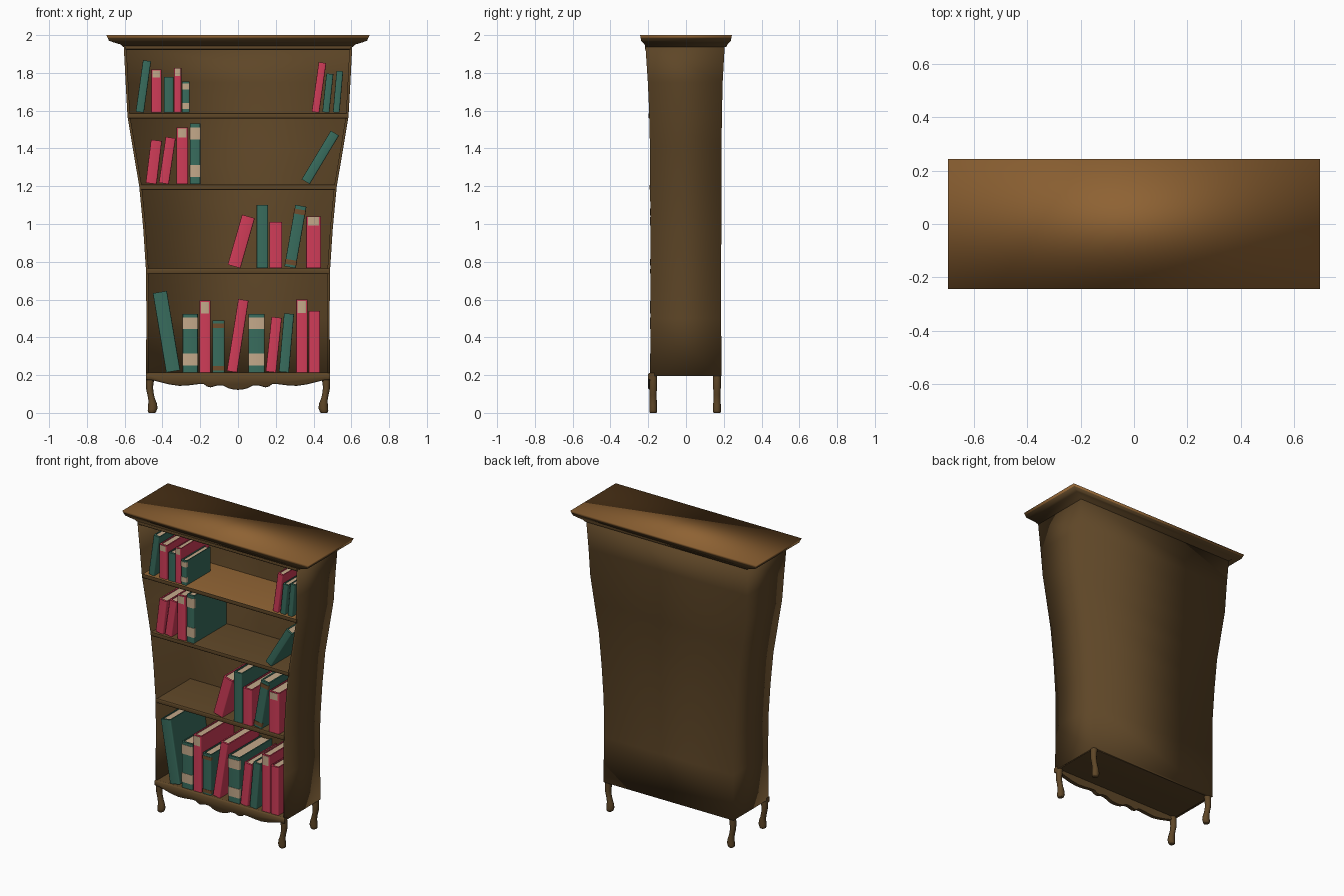
import bpy, bmesh, math
from mathutils import Matrix

if "Cube" in bpy.data.objects:
    bpy.data.objects.remove(bpy.data.objects["Cube"])


def material(name, r, g, b):
    m = bpy.data.materials.new(name)
    lin = lambda c: (c / 255 / 12.92) if c < 10 else ((c / 255 + 0.055) / 1.055) ** 2.4
    m.diffuse_color = (lin(r), lin(g), lin(b), 1)
    m.use_nodes = True
    m.node_tree.nodes["Principled BSDF"].inputs["Base Color"].default_value = m.diffuse_color
    return m


DARK = material("dark wood", 94, 70, 39)
LIGHT = material("light wood", 142, 98, 51)
RED = material("crimson cover", 208, 60, 88)
GREEN = material("teal cover", 56, 108, 93)
CREAM = material("cream paper", 196, 169, 138)
BROWN = material("brown band", 112, 76, 44)


def finish(name, bm, mats, smooth=None):
    bmesh.ops.recalc_face_normals(bm, faces=bm.faces)
    me = bpy.data.meshes.new(name)
    bm.to_mesh(me)
    bm.free()
    for m in mats:
        me.materials.append(m)
    ob = bpy.data.objects.new(name, me)
    bpy.context.collection.objects.link(ob)
    if smooth is not None:
        bpy.ops.object.select_all(action='DESELECT')
        ob.select_set(True)
        bpy.context.view_layer.objects.active = ob
        if smooth >= 180:
            bpy.ops.object.shade_smooth()
        else:
            bpy.ops.object.shade_smooth_by_angle(angle=math.radians(smooth))
    return ob


def loft(bm, rings):
    """Skin a stack of closed rings and cap both ends."""
    vs = [[bm.verts.new(p) for p in r] for r in rings]
    n = len(vs[0])
    for a, b in zip(vs, vs[1:]):
        for i in range(n):
            bm.faces.new((a[i], a[(i + 1) % n], b[(i + 1) % n], b[i]))
    bm.faces.new(vs[0])
    bm.faces.new(vs[-1])


def box(bm, x0, x1, y0, y1, z0, z1, mat=0, bevel_front=0):
    res = bmesh.ops.create_cube(bm, size=1)
    vs = res["verts"]
    for v in vs:
        v.co = (x1 if v.co.x > 0 else x0, y1 if v.co.y > 0 else y0, z1 if v.co.z > 0 else z0)
    for f in {f for v in vs for f in v.link_faces}:
        f.material_index = mat
    if bevel_front:
        axis = 2 if bevel_front > 0 else 0      # vertical or horizontal front edges
        edges = [e for e in {e for v in vs for e in v.link_edges}
                 if all(abs(v.co.y - y0) < 1e-6 for v in e.verts)
                 and abs(e.verts[0].co[axis] - e.verts[1].co[axis]) > 1e-4]
        bmesh.ops.bevel(bm, geom=edges, offset=abs(bevel_front), segments=3,
                        profile=0.5, affect='EDGES', material=mat)


# Case outline by height: z, half width, front y, back y
OUTLINE = [(0.195, 0.487, -0.19, 0.188), (0.5, 0.485, -0.187, 0.186), (0.75, 0.487, -0.187, 0.186),
           (0.98, 0.502, -0.188, 0.187), (1.2, 0.523, -0.19, 0.187), (1.4, 0.557, -0.191, 0.188),
           (1.57, 0.585, -0.194, 0.19), (1.75, 0.595, -0.202, 0.194), (1.945, 0.605, -0.215, 0.205)]


def outline(z):
    for a, b in zip(OUTLINE, OUTLINE[1:]):
        if z <= b[0]:
            t = max(0, (z - a[0]) / (b[0] - a[0]))
            return [a[i] + (b[i] - a[i]) * t for i in (1, 2, 3)]
    return OUTLINE[-1][1:]


# Case: sides and back as one U-shaped shell
T = 0.014
bm = bmesh.new()
loft(bm, [[(-w, f, z), (-w, b, z), (w, b, z), (w, f, z),
           (w - T, f, z), (w - T, b - 0.02, z), (-w + T, b - 0.02, z), (-w + T, f, z)]
          for z, w, f, b in OUTLINE])
finish("case", bm, [DARK], 180)

# Shelves with rounded front edges; the uppermost has a lighter top
for i, (z, th) in enumerate([(0.213, 0.017), (0.765, 0.03), (1.21, 0.03), (1.588, 0.03), (1.944, 0.022)]):
    w, f, b = outline(z - th / 2)
    bm = bmesh.new()
    box(bm, -w + 0.008, w - 0.008, f - 0.004, b - 0.012, z - th, z, 0, -0.007)
    bm.normal_update()
    if i == 3:
        for face in bm.faces:
            face.material_index = 1 if abs(face.normal.z) > 0.9 and face.calc_center_median().z > z - 0.003 else 0
    finish("header" if i == 4 else "shelf_%d" % (i + 1), bm, [DARK, LIGHT], 30)

# Cornice: flaring rectangular rings, light on top
bm = bmesh.new()
loft(bm, [[(-w, -d, z), (w, -d, z), (w, d, z), (-w, d, z)] for z, w, d in
          [(1.938, 0.608, 0.213), (1.95, 0.62, 0.219), (1.962, 0.66, 0.23),
           (1.97, 0.683, 0.237), (1.985, 0.69, 0.24), (2.0, 0.697, 0.243)]])
for face in bm.faces:
    face.material_index = 1 if face.calc_center_median().z > 1.99 else 0
finish("cornice", bm, [DARK, LIGHT], 180)

# Scalloped apron under the front
HALF = [(0.487, 0.175), (0.45, 0.172), (0.41, 0.162), (0.36, 0.15), (0.31, 0.143), (0.26, 0.146),
        (0.21, 0.152), (0.18, 0.152), (0.165, 0.14), (0.145, 0.135), (0.11, 0.145), (0.08, 0.145),
        (0.05, 0.13), (0.025, 0.124)]
pts = [(-x, z) for x, z in HALF] + [(0, 0.122)] + [(x, z) for x, z in reversed(HALF)]
bm = bmesh.new()
n = len(pts)
loft(bm, [[(x, y, z + dz) for x, z in pts] + [(x, y, 0.212 - dz) for x, z in reversed(pts)]
          for y, dz in [(-0.2, 0.007), (-0.196, 0.002), (-0.19, 0), (-0.168, 0)]])
finish("apron", bm, [DARK], 60)

# Four curved legs with feet turned in: x, z, radius
LEG = [(0.464, 0.2, 0.022), (0.467, 0.165, 0.021), (0.468, 0.13, 0.018), (0.463, 0.1, 0.016),
       (0.457, 0.07, 0.017), (0.453, 0.045, 0.023), (0.452, 0.02, 0.026), (0.455, 0.004, 0.021),
       (0.456, 0.0, 0.015)]
for side, s in (("left", -1), ("right", 1)):
    for end, y in (("front", -0.174), ("back", 0.164)):
        bm = bmesh.new()
        loft(bm, [[(s * (x + r * math.cos(k * math.pi / 5)),
                    y + min(0.021, r + 0.003) * math.sin(k * math.pi / 5),
                    z - (0.006 * math.cos(k * math.pi / 5) * (0 < z < 0.15) if z > 0.01 else 0))
                   for k in range(10)] for x, z, r in LEG])
        finish("%s_%s_leg" % (end, side), bm, [DARK], 50)


# Books: cover boards, rounded spine, page block, and optional spine plates
def book(name, x, z, w, h, lean, cover, decor):
    d = min(0.35, 0.15 + 0.65 * h)
    y0, t = -0.188, min(0.008, w * 0.14)
    bm = bmesh.new()
    box(bm, -w / 2, w / 2, y0, y0 + 0.014, 0, h, 0, 0.007)
    for s in (-1, 1):
        a, b = sorted((s * w / 2, s * (w / 2 - t)))
        box(bm, a, b, y0 + 0.012, y0 + d, 0, h)
    box(bm, -w / 2 + t, w / 2 - t, y0 + 0.013, y0 + d - 0.006, 0.004, h - 0.006, 1)
    bands = {"bands": [(0.12, 0.32, 2), (0.74, 0.94, 2)],
             "brown": [(0.04, 0.12, 2), (0.86, 0.94, 2)],
             "label": [(0.82, 0.985, 2)]}.get(decor, [])
    e = -0.1 * w if decor == "label" else 0.001
    for a, b, m in bands:
        box(bm, -w / 2 - e, w / 2 + e, y0 - 0.002, y0 + 0.016, a * h, b * h, m, 0.006)
    s = (lean > 0) - (lean < 0)
    px = x + s * w / 2
    bm.transform(Matrix.Translation((px, 0, z)) @ Matrix.Rotation(math.radians(lean), 4, 'Y')
                 @ Matrix.Translation((-s * w / 2, 0, 0)))
    finish(name, bm, [cover, CREAM, BROWN if decor == "brown" else CREAM], 40)


G, R = GREEN, RED
ROWS = [
    (0.214, [(-.343, .075, .425, -9.5, G, ""), (-.253, .08, .31, 0, G, "bands"), (-.175, .06, .38, 0, R, "label"),
             (-.103, .063, .275, 0, G, "brown"), (-.032, .055, .385, 9, R, ""), (.098, .085, .31, 0, G, "bands"),
             (.174, .055, .29, 6, R, ""), (.243, .053, .31, 5, G, ""), (.338, .06, .385, 0, R, "label"),
             (.404, .06, .325, 0, R, "")]),
    (0.766, [(-.022, .07, .275, 16, R, ""), (.129, .06, .335, 0, G, ""), (.2, .068, .245, 0, R, ""),
             (.275, .06, .33, 10, G, "brown"), (.4, .078, .275, 0, R, "label")]),
    (1.211, [(-.46, .058, .23, 7, R, ""), (-.393, .053, .245, 8.5, R, ""), (-.295, .06, .3, 0, R, "label"),
             (-.227, .055, .32, 0, G, "bands"), (.355, .05, .3, 31, G, "")]),
    (1.589, [(-.52, .043, .275, 8, G, ""), (-.432, .055, .228, 0, R, "label"), (-.367, .05, .19, 0, G, ""),
             (-.32, .04, .237, 0, R, "label"), (-.276, .04, .165, 0, G, "bands"), (.41, .04, .265, 8, R, ""),
             (.465, .037, .205, 6, G, ""), (.52, .035, .22, 5, G, "")]),
]
for r, (z, row) in enumerate(ROWS):
    for i, (x, w, h, lean, cover, decor) in enumerate(row):
        book("book_row%d_%d" % (r + 1, i + 1), x, z, w, h, lean, cover, decor)
